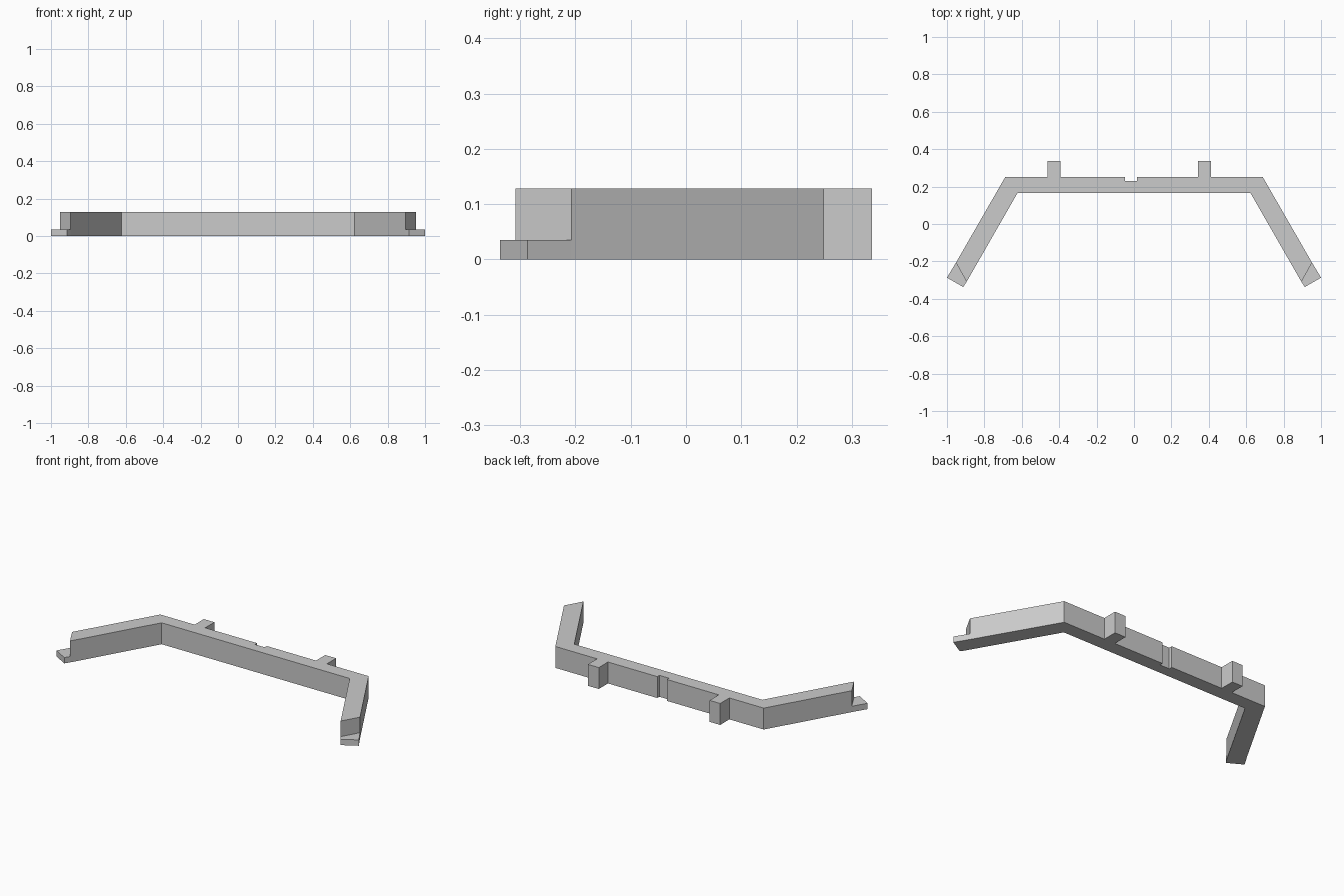
import bpy
import bmesh

cube = bpy.data.objects.get("Cube")
if cube:
    bpy.data.objects.remove(cube, do_unlink=True)

HEIGHT = 0.128
FOOT_HEIGHT = 0.035

grey = bpy.data.materials.new("plain grey")
grey.use_nodes = True
colour = (0.6, 0.6, 0.6, 1)
grey.diffuse_color = colour
grey.node_tree.nodes["Principled BSDF"].inputs["Base Color"].default_value = colour


def prism(name, outline, height):
    """Extrude a plan outline upward from the ground."""
    bm = bmesh.new()
    base = bm.faces.new([bm.verts.new((x, y, 0)) for x, y in outline])
    top = bmesh.ops.extrude_face_region(bm, geom=[base])["geom"]
    bmesh.ops.translate(bm, vec=(0, 0, height),
                        verts=[v for v in top if isinstance(v, bmesh.types.BMVert)])
    bmesh.ops.recalc_face_normals(bm, faces=bm.faces)
    mesh = bpy.data.meshes.new(name)
    bm.to_mesh(mesh)
    bm.free()
    mesh.materials.append(grey)
    obj = bpy.data.objects.new(name, mesh)
    bpy.context.collection.objects.link(obj)
    return obj


# Angled bracket body: one outline with two rear tabs and a central notch
FRONT, BACK, TAB, NOTCH = 0.167, 0.25, 0.337, 0.23
arm_left = [(0.622, FRONT), (0.895, -0.309), (0.952, -0.207), (0.689, BACK)]
rear = []
for start, end, depth in [(0.413, 0.341, TAB), (0.015, -0.049, NOTCH),
                          (-0.392, -0.462, TAB)]:
    rear += [(start, BACK), (start, depth), (end, depth), (end, BACK)]
arm_right = [(-x, y) for x, y in reversed(arm_left)]
prism("bracket_body", arm_left + rear + arm_right, HEIGHT)

# Low feet continuing the ends of both arms
foot = [(0.895, -0.309), (0.913, -0.337), (1.0, -0.287), (0.952, -0.207)]
for side, sign in (("left", 1), ("right", -1)):
    prism(side + "_foot", [(sign * x, y) for x, y in foot], FOOT_HEIGHT)
